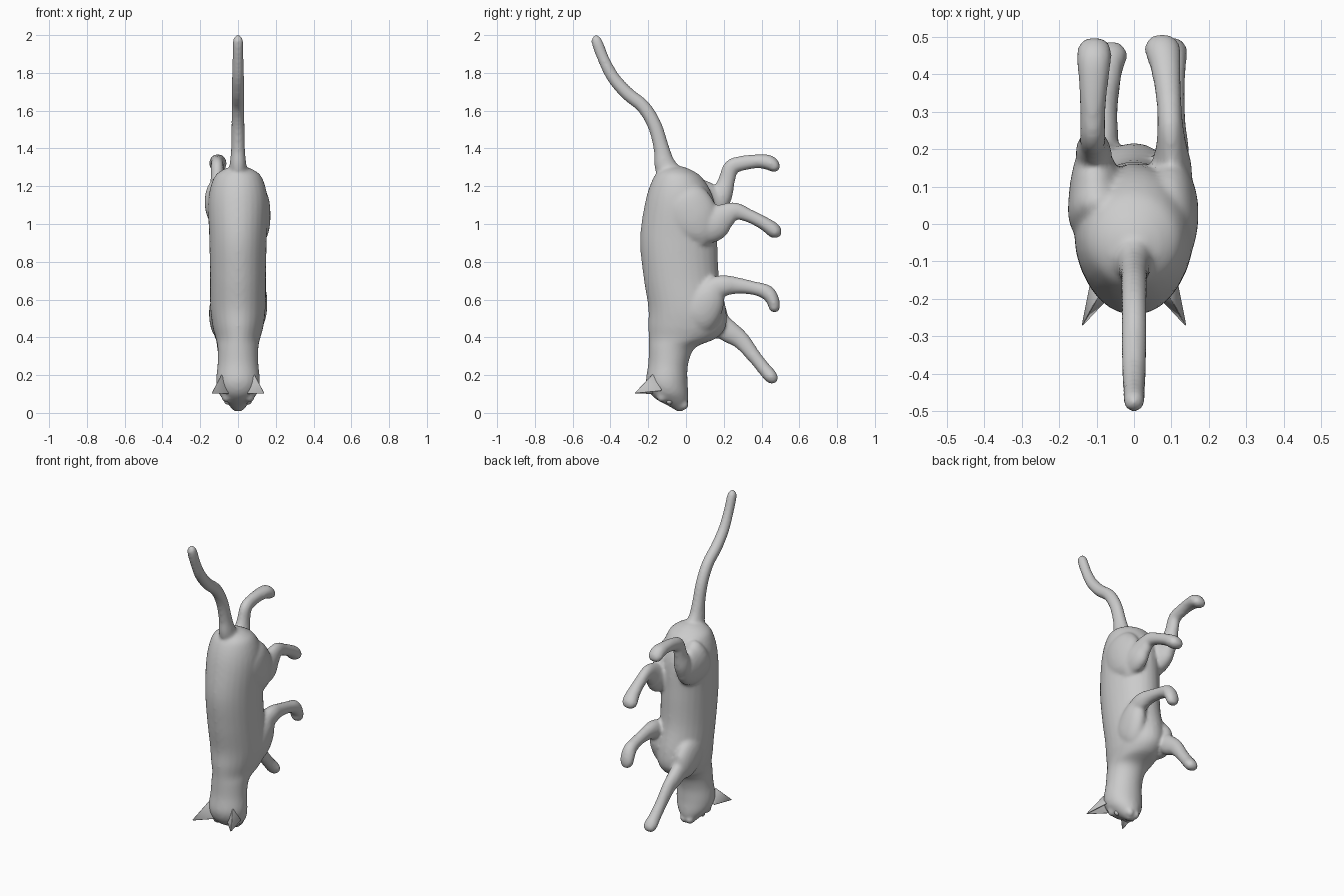
import bpy, bmesh, math
from mathutils import Vector


def spline(rows, steps=6):
    """Catmull-Rom interpolation of rows of numbers."""
    out = []
    for i in range(len(rows) - 1):
        a, b = rows[max(i - 1, 0)], rows[i]
        c, d = rows[i + 1], rows[min(i + 2, len(rows) - 1)]
        for s in range(steps):
            t = s / steps
            out.append([0.5 * (2 * q + (r - p) * t + (2 * p - 5 * q + 4 * r - w) * t * t
                               + (3 * q - p - 3 * r + w) * t ** 3)
                        for p, q, r, w in zip(a, b, c, d)])
    return out + [list(rows[-1])]


def tube(bm, rows, flat=False, sides=28):
    """Loft rings; row = x, y, z, radius across x, radius in the other direction."""
    rows = spline(rows)
    rings = []
    for i, (x, y, z, rx, rn) in enumerate(rows):
        p, q = rows[max(i - 1, 0)], rows[min(i + 1, len(rows) - 1)]
        tan = Vector((0, q[1] - p[1], q[2] - p[2])).normalized()
        n = Vector((0, 1, 0)) if flat else tan.cross(Vector((1, 0, 0)))
        rx, rn = max(rx, 0.004), max(rn, 0.004)
        rings.append([bm.verts.new(Vector((x + rx * math.cos(a), y, z)) + n * rn * math.sin(a))
                      for a in (2 * math.pi * k / sides for k in range(sides))])
    for r, s in zip(rings, rings[1:]):
        for k in range(sides):
            j = (k + 1) % sides
            bm.faces.new((r[k], r[j], s[j], s[k]))
    bm.faces.new(rings[0][::-1])
    bm.faces.new(rings[-1])


def finish(bm, name):
    bmesh.ops.recalc_face_normals(bm, faces=bm.faces[:])
    me = bpy.data.meshes.new(name)
    bm.to_mesh(me)
    bm.free()
    ob = bpy.data.objects.new(name, me)
    bpy.context.collection.objects.link(ob)
    for f in me.polygons:
        f.use_smooth = True
    return ob


bm = bmesh.new()

# torso, neck and head: z, back y, belly y, half width
profile = [(1.305, -.09, -.02, .03), (1.285, -.135, .03, .085), (1.24, -.175, .09, .13),
           (1.12, -.215, .15, .158), (.92, -.243, .165, .152), (.72, -.225, .175, .148),
           (.56, -.2, .21, .147), (.46, -.2, .212, .135), (.395, -.197, .16, .118),
           (.345, -.197, .05, .108), (.26, -.2, .012, .108), (.17, -.212, .008, .116),
           (.11, -.195, .012, .105), (.07, -.155, .012, .078), (.035, -.09, .0, .045),
           (.01, -.05, -.015, .018)]
tube(bm, [(0, (a + b) / 2, z, w, (b - a) / 2) for z, a, b, w in profile], flat=True)

# tail
tube(bm, [(0, -.06, 1.22, .06, .07), (0, -.11, 1.31, .045, .058), (0, -.13, 1.4, .037, .042),
          (0, -.165, 1.52, .035, .038), (0, -.225, 1.62, .034, .037), (0, -.31, 1.69, .034, .036),
          (0, -.385, 1.775, .032, .034), (0, -.435, 1.87, .03, .031), (0, -.47, 1.96, .029, .03),
          (0, -.477, 1.99, .02, .02), (0, -.479, 2.002, .006, .006)])

# right hind leg: thigh, then shin and foot
tube(bm, [(.08, -.05, 1.2, .03, .04), (.09, -.02, 1.14, .07, .12), (.098, .03, 1.04, .074, .14),
          (.1, .07, .95, .06, .1), (.1, .08, .89, .03, .04)])
tube(bm, [(.1, .05, .98, .05, .09), (.1, .14, 1.0, .055, .095), (.1, .2, 1.04, .042, .07),
          (.097, .26, 1.067, .035, .048), (.093, .33, 1.045, .034, .036),
          (.085, .41, 1.005, .04, .036), (.077, .46, .97, .048, .04),
          (.075, .48, .945, .042, .032), (.075, .488, .93, .02, .012)])

# left hind leg: thigh, then shin and foot
tube(bm, [(-.08, -.06, 1.16, .03, .05), (-.095, .0, 1.13, .075, .13), (-.1, .08, 1.11, .074, .13),
          (-.105, .16, 1.12, .055, .1), (-.11, .215, 1.14, .025, .03)])
tube(bm, [(-.105, .16, 1.07, .04, .05), (-.108, .19, 1.15, .048, .055),
          (-.11, .215, 1.23, .036, .045), (-.11, .24, 1.3, .034, .042),
          (-.11, .3, 1.322, .034, .04), (-.108, .38, 1.332, .04, .037),
          (-.106, .44, 1.325, .046, .04), (-.106, .475, 1.298, .042, .03),
          (-.106, .488, 1.285, .02, .012)])

# right front leg: shoulder, then foreleg and paw
tube(bm, [(.08, .0, .46, .03, .05), (.085, .05, .51, .062, .11), (.095, .11, .6, .06, .1),
          (.1, .15, .68, .04, .05), (.1, .16, .71, .02, .02)])
tube(bm, [(.098, .1, .64, .04, .06), (.102, .19, .672, .045, .058), (.102, .27, .674, .036, .044),
          (.102, .36, .66, .034, .036), (.1, .43, .637, .04, .04), (.098, .462, .59, .044, .034),
          (.098, .468, .55, .036, .028), (.098, .468, .532, .015, .014)])

# left front leg: shoulder, then foreleg and paw
tube(bm, [(-.085, .0, .62, .04, .06), (-.09, .07, .55, .062, .11), (-.09, .15, .48, .058, .1),
          (-.088, .2, .45, .04, .06), (-.088, .23, .44, .02, .02)])
tube(bm, [(-.085, .14, .5, .04, .06), (-.085, .22, .435, .044, .06), (-.08, .29, .385, .036, .048),
          (-.072, .36, .3, .034, .037), (-.065, .415, .232, .036, .036),
          (-.06, .447, .195, .042, .036), (-.06, .468, .172, .034, .027),
          (-.06, .476, .163, .015, .012)])

# nose, cheeks of the muzzle and brow ridges
for x, y, z, r in [(.02, -.012, .042, .026), (.012, -.03, .024, .018), (.06, -.125, .085, .03)]:
    for s in (-1, 1):
        ret = bmesh.ops.create_uvsphere(bm, u_segments=16, v_segments=10, radius=r)
        bmesh.ops.translate(bm, verts=ret["verts"], vec=(s * x, y, z))

# fuse all limbs into one smooth body
cat = finish(bm, "cat_body")
rem = cat.modifiers.new("fuse", 'REMESH')
rem.mode = 'VOXEL'
rem.voxel_size = 0.01
rem.use_smooth_shade = True
sm = cat.modifiers.new("soften", 'SMOOTH')
sm.factor = 0.5
sm.iterations = 8

# hollow pointed ears
for side, s in (("right", 1), ("left", -1)):
    bm = bmesh.new()
    outer, inner, back, tip, hollow, root = [
        bm.verts.new((s * x, y, z)) for x, y, z in
        [(.112, -.125, .115), (.045, -.175, .098), (.085, -.175, .21),
         (.143, -.28, .1), (.092, -.19, .135), (.07, -.14, .15)]]
    for f in [(outer, back, tip), (back, inner, tip), (outer, tip, hollow), (tip, inner, hollow),
              (inner, root, hollow), (root, outer, hollow), (outer, root, back), (root, inner, back)]:
        bm.faces.new(f)
    ear = finish(bm, side + "_ear")
    bev = ear.modifiers.new("round", 'BEVEL')
    bev.width = 0.005
    bev.segments = 2

# eyes
for side, s in (("right", 1), ("left", -1)):
    bm = bmesh.new()
    bmesh.ops.create_uvsphere(bm, u_segments=16, v_segments=10, radius=.017)
    bmesh.ops.translate(bm, verts=bm.verts[:], vec=(s * .056, -.088, .062))
    finish(bm, side + "_eye")
